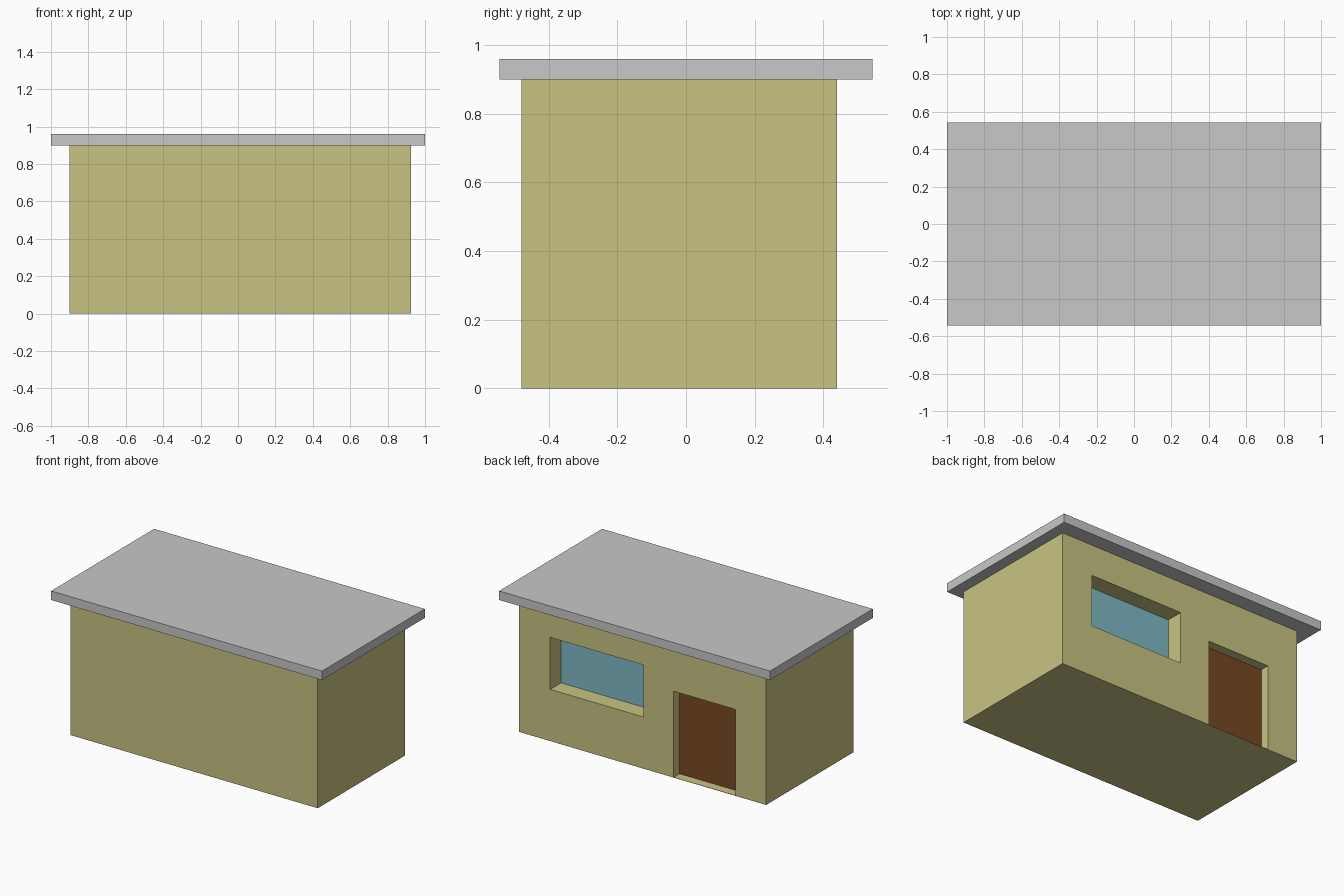
import bpy

if "Cube" in bpy.data.objects:
    bpy.data.objects.remove(bpy.data.objects["Cube"])


def material(name, rgb):
    m = bpy.data.materials.new(name)
    m.diffuse_color = (*rgb, 1.0)
    m.use_nodes = True
    m.node_tree.nodes["Principled BSDF"].inputs["Base Color"].default_value = m.diffuse_color
    return m


def box(name, x, y, z, mat=None):
    """Axis-aligned box from (min, max) ranges."""
    bpy.ops.mesh.primitive_cube_add(size=1)
    ob = bpy.context.object
    ob.name = name
    lo, hi = zip(x, y, z)
    for v in ob.data.vertices:
        for i in range(3):
            v.co[i] = hi[i] if v.co[i] > 0 else lo[i]
    if mat:
        ob.data.materials.append(mat)
    return ob


wall_mat = material("khaki wall", (0.58, 0.55, 0.223))
roof_mat = material("grey roof", (0.578, 0.578, 0.578))
glass_mat = material("blue glass", (0.212, 0.491, 0.565))
door_mat = material("brown wood", (0.188, 0.067, 0.016))

BACK = 0.44

# Building body and overhanging flat roof
walls = box("walls", (-0.90, 0.925), (-0.48, BACK), (0, 0.90), wall_mat)
box("roof", (-1, 1), (-0.543, 0.543), (0.90, 0.96), roof_mat)


def opening(name, x, z, depth, mat):
    """Recess in the back wall with a thin coloured panel at its end."""
    end = BACK - depth
    cutter = box(name + "_cutter", x, (end - 0.004, BACK + 0.1), z, wall_mat)
    cutter.hide_render = True
    cutter.hide_viewport = True
    mod = walls.modifiers.new(name + "_cut", 'BOOLEAN')
    mod.operation = 'DIFFERENCE'
    mod.solver = 'EXACT'
    mod.object = cutter
    box(name, x, (end - 0.004, end), z, mat)


# Window and door recesses
opening("window", (0.005, 0.695), (0.345, 0.692), 0.115, glass_mat)
opening("door", (-0.675, -0.217), (0.002, 0.577), 0.062, door_mat)
